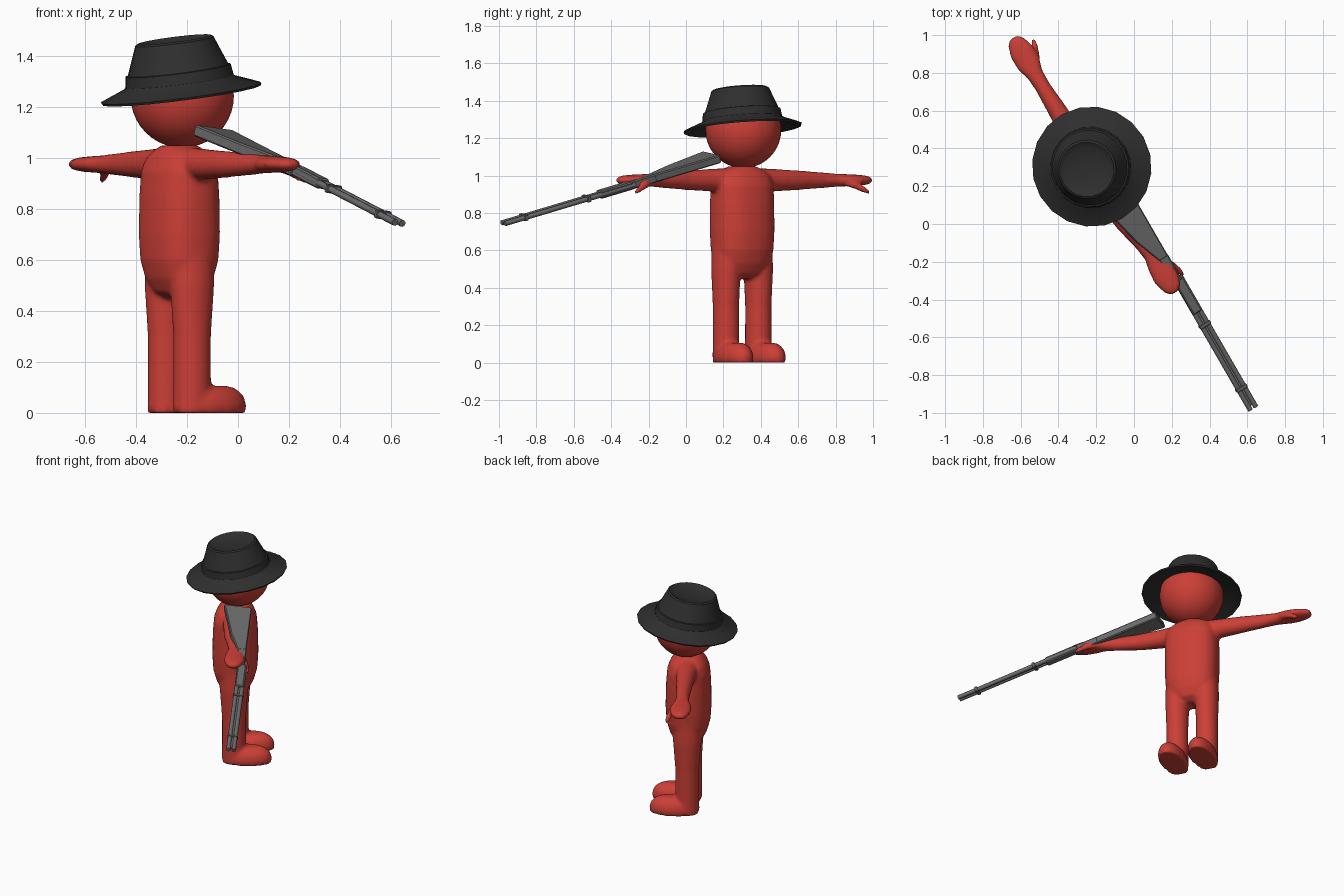
import bpy, bmesh
from math import sin, cos, pi, radians, copysign
from mathutils import Matrix, Vector

if "Cube" in bpy.data.objects:
    bpy.data.objects.remove(bpy.data.objects["Cube"])

# Figure frame: local x runs along the arms, local y is where the figure faces
FRAME = Matrix.Translation((-0.23, 0.30, 0)) @ Matrix.Rotation(radians(-60), 4, 'Z')
HAT = FRAME @ Matrix.Translation((0, 0.008, 1.253)) @ Matrix.Rotation(radians(8.3), 4, 'X')
GUN = (FRAME @ Matrix.Translation((0.2, 0.11, 1.09))
       @ Matrix.Rotation(radians(14.5), 4, 'Y') @ Matrix.Rotation(radians(-7), 4, 'X'))
X, Y, Z = Vector((1, 0, 0)), Vector((0, 1, 0)), Vector((0, 0, 1))


def material(name, rgb):
    m = bpy.data.materials.new(name)
    m.use_nodes = True
    m.diffuse_color = (*rgb, 1)
    bsdf = m.node_tree.nodes["Principled BSDF"]
    bsdf.inputs["Base Color"].default_value = (*rgb, 1)
    return m


RED = material("red", (0.60, 0.05, 0.037))
BLACK = material("charcoal", (0.028, 0.028, 0.028))
GREY = material("gun grey", (0.15, 0.15, 0.15))


def loft(bm, sections, u, v, n=24, power=2.0, caps=True):
    """Skin a row of (centre, radius u, radius v) rings."""
    rings = []
    for c, a, b in sections:
        ring = []
        for i in range(n):
            t = 2 * pi * i / n
            cu = copysign(abs(cos(t)) ** (2 / power), cos(t))
            sv = copysign(abs(sin(t)) ** (2 / power), sin(t))
            ring.append(bm.verts.new(Vector(c) + u * a * cu + v * b * sv))
        rings.append(ring)
    for r, s in zip(rings, rings[1:]):
        for i in range(n):
            j = (i + 1) % n
            bm.faces.new((r[i], r[j], s[j], s[i]))
    if caps:
        bm.faces.new(rings[0][::-1])
    bm.faces.new(rings[-1])


def finish(name, bm, mat, matrix, angle=30):
    bmesh.ops.recalc_face_normals(bm, faces=bm.faces)
    me = bpy.data.meshes.new(name)
    bm.to_mesh(me)
    bm.free()
    me.materials.append(mat)
    ob = bpy.data.objects.new(name, me)
    bpy.context.collection.objects.link(ob)
    ob.matrix_world = matrix
    bpy.ops.object.select_all(action='DESELECT')
    ob.select_set(True)
    bpy.context.view_layer.objects.active = ob
    if angle:
        bpy.ops.object.shade_smooth_by_angle(angle=radians(angle))
    return ob


# Body: torso, legs, feet, arms and thumbs fused into one smooth skin
bm = bmesh.new()
torso = [(.45, .05, .05), (.475, .11, .09), (.53, .15, .118), (.60, .168, .137),
         (.70, .173, .143), (.85, .173, .14), (.95, .17, .132), (1.0, .155, .112),
         (1.03, .115, .088), (1.05, .07, .065)]
loft(bm, [((0, 0, z), a, b) for z, a, b in torso], X, Y, 32, 2.4)
leg = [(0, .07, .076), (.1, .07, .075), (.3, .069, .075), (.5, .075, .09), (.62, .07, .09)]
foot = [(0, .082, .155), (.035, .085, .158), (.07, .075, .145), (.095, .055, .115),
        (.106, .03, .08)]
arm = [(.1, .07, .065), (.2, .06, .06), (.35, .05, .052), (.5, .041, .042), (.57, .045, .036),
       (.64, .066, .033), (.71, .068, .03), (.77, .05, .025), (.8, .025, .014)]
for side in (1, -1):
    loft(bm, [((.1 * side, 0, z), a, b) for z, a, b in leg], X, Y)
    loft(bm, [((.1 * side, .08, z), a, b) for z, a, b in foot], X, Y)
    # the arm on the gun side reaches a little forward
    reach = .055 if side == 1 else -.01
    loft(bm, [((x * side, reach * max(0, min(1, (x - .3) / .3)), .975), a, b)
              for x, a, b in arm], Y, Z)
    thumb = [(.60, .03, .967, .018), (.66, .06, .95, .02), (.72, .08, .922, .018),
             (.745, .086, .908, .01)]
    loft(bm, [((x * side, y + reach, z), r, r) for x, y, z, r in thumb], Y, Z, 12)
body = finish("body", bm, RED, FRAME, 0)
remesh = body.modifiers.new("fuse", 'REMESH')
remesh.mode = 'VOXEL'
remesh.voxel_size = 0.011
remesh.use_smooth_shade = True
smooth = body.modifiers.new("soften", 'SMOOTH')
smooth.factor = 0.5
smooth.iterations = 5

# Head
bm = bmesh.new()
bmesh.ops.create_uvsphere(bm, u_segments=32, v_segments=20, radius=.203)
finish("head", bm, RED, FRAME @ Matrix.Translation((0, .013, 1.243)), 60)

# Hat: drooping brim, band, tapered crown with a sunken top
bm = bmesh.new()
hat = [(.195, .03), (.315, -.006), (.319, .003), (.222, .042), (.215, .05), (.209, .092),
       (.200, .094), (.176, .155), (.156, .207), (.145, .214), (.132, .208), (.115, .198),
       (.03, .195)]
loft(bm, [((0, 0, z), r, r) for r, z in hat], X, Y, 20, caps=False)
finish("hat", bm, BLACK, HAT)


def plate(name, outline, thickness, bevel=.006):
    """Flat outline in the gun's plane, thickened both ways."""
    bm = bmesh.new()
    f = bm.faces.new([bm.verts.new((x, y, -thickness / 2)) for x, y in outline])
    ext = bmesh.ops.extrude_face_region(bm, geom=[f])["geom"]
    bmesh.ops.translate(bm, vec=(0, 0, thickness),
                        verts=[v for v in ext if isinstance(v, bmesh.types.BMVert)])
    ob = finish(name, bm, GREY, GUN, 0)
    mod = ob.modifiers.new("edges", 'BEVEL')
    mod.width = bevel
    mod.segments = 1


def block(name, x0, x1, y0, y1, thickness, bevel=.006):
    plate(name, [(x0, y0), (x1, y0), (x1, y1), (x0, y1)], thickness, bevel)


# Long gun lying on its side
plate("gun_stock", [(0, -.165), (.27, -.10), (.42, -.045), (.42, .01), (0, .01)], .045)
block("gun_receiver", .41, .57, -.045, .012, .045)
block("gun_forend", .56, .77, -.032, .022, .042)
block("gun_rib", .76, 1.36, -.014, .008, .010, .002)
for name, x in (("rear_band", .84), ("front_band", 1.24)):
    block(name, x, x + .02, -.036, .030, .034, .003)
for name, y in (("upper_barrel", .014), ("lower_barrel", -.020)):
    bm = bmesh.new()
    loft(bm, [((x, y, 0), .0135, .0135) for x in (.55, 1.38)], Y, Z, 10)
    finish(name, bm, GREY, GUN, 40)
